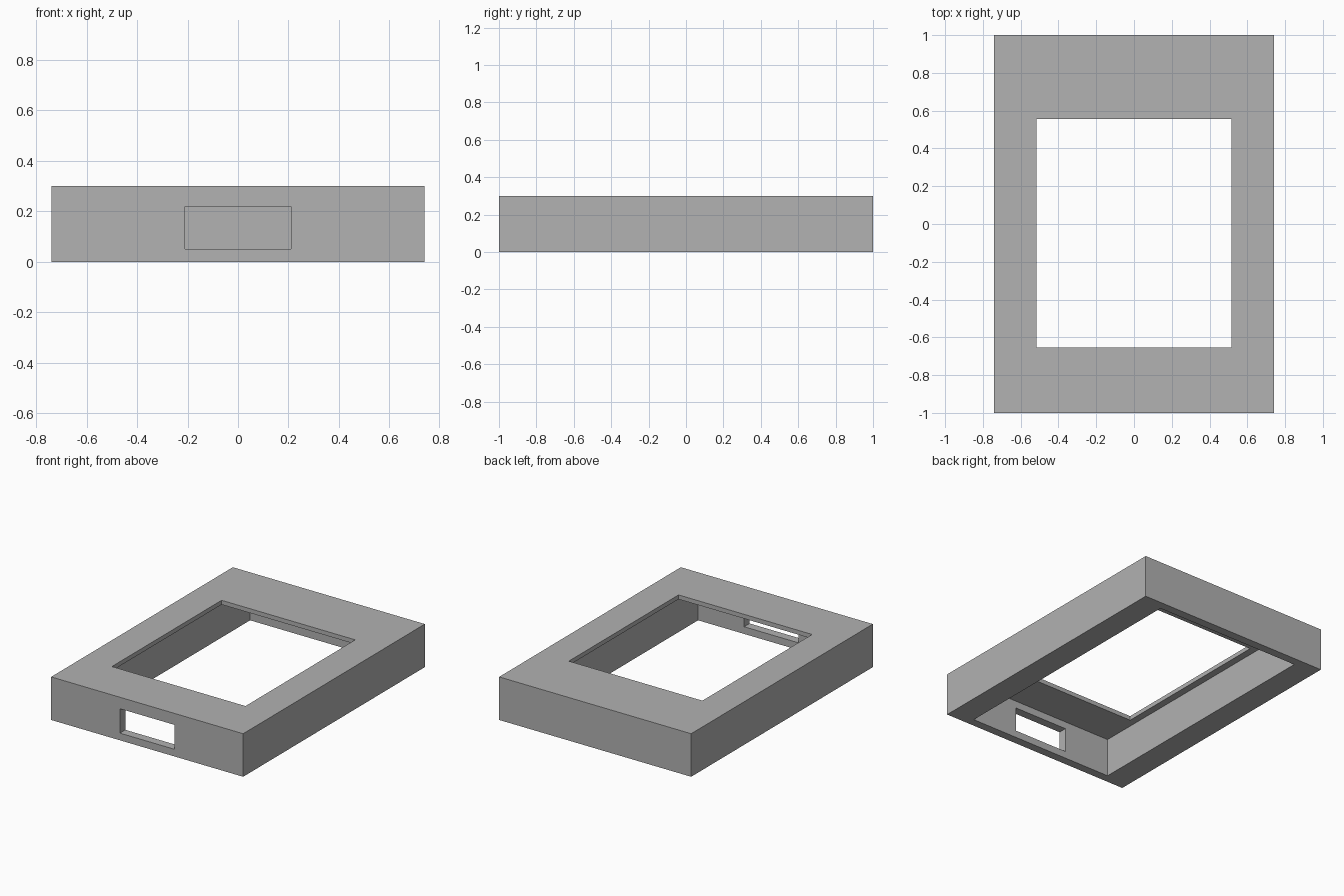
import bpy
from mathutils import Vector

default = bpy.data.objects.get("Cube")
if default:
    bpy.data.objects.remove(default, do_unlink=True)

HEIGHT = 0.30
LID = 0.03       # thickness of the top panel
END_WALL = 0.06  # front and back walls
SIDE_WALL = 0.175
HALF_X, HALF_Y = 0.74, 1.0


def box(name, low, high):
    """Axis-aligned box between two opposite corners."""
    low, high = Vector(low), Vector(high)
    bpy.ops.mesh.primitive_cube_add(size=1, location=(low + high) / 2)
    obj = bpy.context.object
    obj.name = name
    obj.scale = high - low
    bpy.ops.object.transform_apply(location=False, rotation=False, scale=True)
    return obj


def cut(target, cutter):
    """Subtract the cutter from the target and discard it."""
    mod = target.modifiers.new(cutter.name, 'BOOLEAN')
    mod.operation = 'DIFFERENCE'
    mod.solver = 'EXACT'
    mod.object = cutter
    bpy.context.view_layer.objects.active = target
    bpy.ops.object.modifier_apply(modifier=mod.name)
    bpy.data.objects.remove(cutter, do_unlink=True)


# Plain grey material
grey = bpy.data.materials.new("grey plastic")
grey.use_nodes = True
colour = (0.445, 0.445, 0.445, 1)
grey.diffuse_color = colour
grey.node_tree.nodes["Principled BSDF"].inputs["Base Color"].default_value = colour

# Outer block of the bezel
bezel = box("bezel_housing", (-HALF_X, -HALF_Y, 0), (HALF_X, HALF_Y, HEIGHT))

# Hollow underside, leaving the walls and the top panel
inner_x, inner_y = HALF_X - SIDE_WALL, HALF_Y - END_WALL
cut(bezel, box("cavity", (-inner_x, -inner_y, -0.1), (inner_x, inner_y, HEIGHT - LID)))

# Screen opening, set slightly towards the front
cut(bezel, box("screen_opening", (-0.515, -0.653, 0.2), (0.515, 0.555, 0.4)))

# Connector slot through the front wall
cut(bezel, box("front_slot", (-0.21, -1.1, 0.05), (0.21, -0.9, 0.22)))

bezel.data.materials.clear()
bezel.data.materials.append(grey)
